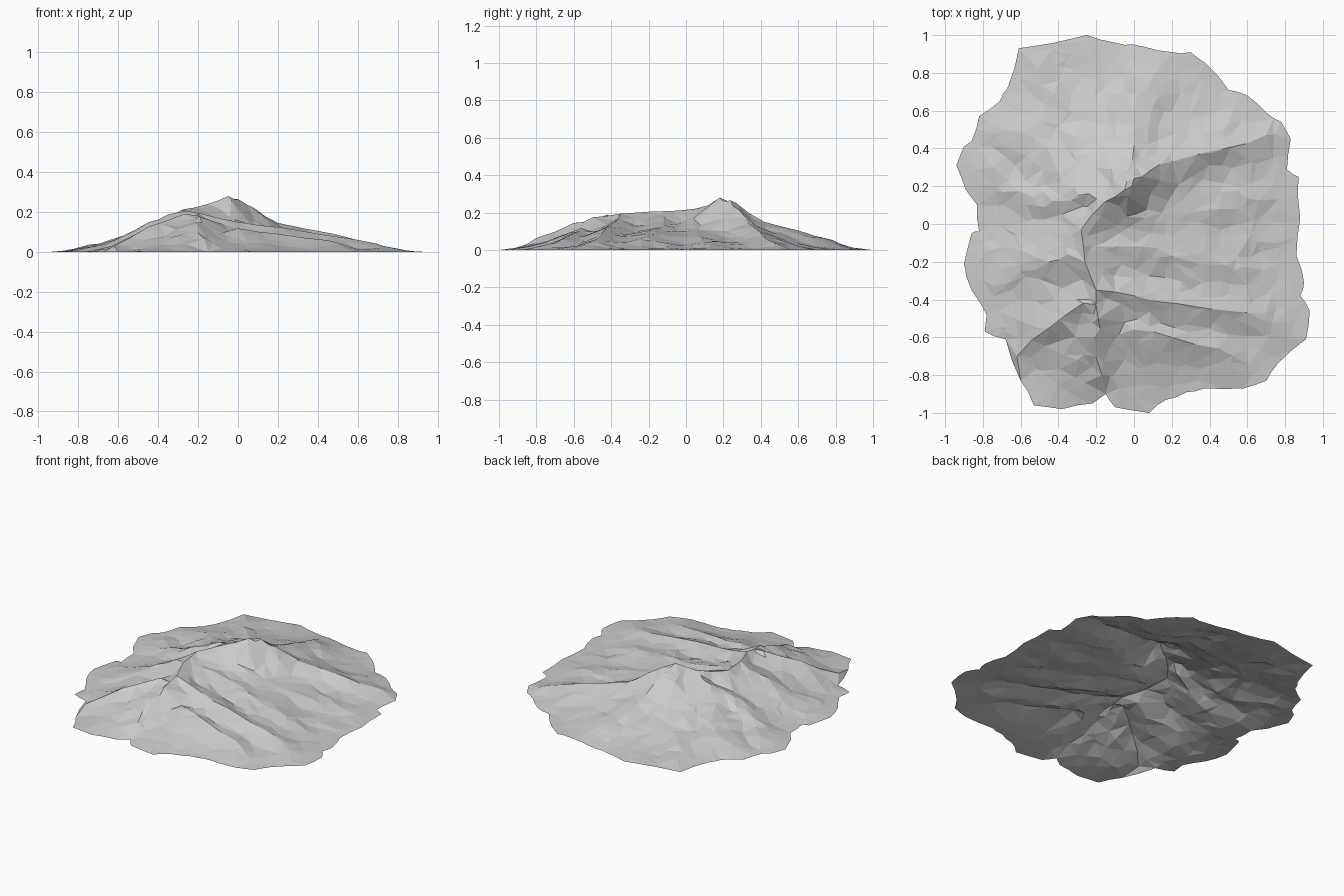
import bpy, math, random
from mathutils import Vector, noise
from mathutils.geometry import delaunay_2d_cdt, intersect_point_line

if "Cube" in bpy.data.objects:
    bpy.data.objects.remove(bpy.data.objects["Cube"])

random.seed(4)

# Rim of the mountain, seen from above (clockwise)
OUTLINE = [(-.25, 1), (-.1, .96), (0, .95), (.05, .94), (.2, .91), (.3, .91), (.38, .85),
           (.5, .71), (.6, .68), (.7, .59), (.78, .54), (.83, .45), (.81, .29), (.87, .25),
           (.88, .03), (.86, -.17), (.9, -.31), (.88, -.38), (.93, -.46), (.91, -.61),
           (.76, -.74), (.7, -.83), (.58, -.87), (.37, -.87), (.28, -.89), (.17, -.93),
           (.08, -1), (-.1, -.97), (-.15, -.9), (-.22, -.95), (-.38, -.98), (-.53, -.96),
           (-.6, -.83), (-.68, -.61), (-.79, -.57), (-.78, -.48), (-.86, -.35), (-.9, -.21),
           (-.86, -.05), (-.82, -.04), (-.83, .1), (-.89, .18), (-.94, .31), (-.9, .41),
           (-.86, .44), (-.82, .57), (-.71, .65), (-.67, .72), (-.61, .93)]

PEAK, SHOULDER = (-.05, .18, .28), (-.2, -.35, .195)
# Crest, spurs and valley floors with their heights
LINES = [
    [PEAK, (-.15, .12, .24), (-.28, -.03, .212), (-.26, -.2, .205), SHOULDER],  # crest
    [SHOULDER, (-.19, -.5, .175), (-.21, -.6, .145), (-.17, -.8, .065)],        # south spur
    [(-.27, -.42, .19), (-.45, -.55, .125), (-.62, -.7, .03)],                  # south-west spur
    [SHOULDER, (.0, -.38, .15), (.22, -.42, .122), (.6, -.47, .06)],            # south-east spur
    [(.0, -.56, .118), (.2, -.6, .09), (.45, -.66, .058)],                      # south-east rib
    [(-.22, -.12, .185), (.05, -.12, .135), (.2, -.17, .115), (.5, -.22, .07)], # east spur
    [PEAK, (.0, .24, .265), (.08, .28, .22), (.2, .33, .145), (.48, .4, .09), (.7, .47, .04)],  # north-east spur
    [PEAK, (-.04, .27, .25), (0, .42, .15), (0, .6, .105), (0, .78, .055)],     # north spur
    [(-.15, .12, .24), (-.24, .16, .212), (-.43, .12, .142)],                   # west spur
    [(-.27, -.1, .208), (-.35, -.16, .188), (-.45, -.2, .148), (-.6, -.25, .065)],  # west shoulder
    [(-.04, .04, .17), (.15, .06, .11), (.45, .08, .065)],                      # east valley
]

SEGMENTS = [(Vector(a), Vector(b)) for line in LINES for a, b in zip(line, line[1:])]
SHORE = [(Vector(a), Vector(b)) for a, b in zip(OUTLINE, OUTLINE[1:] + OUTLINE[:1])]


def nearest(p, a, b):
    """Distance in plan from p to segment ab, and the position along it."""
    a2, b2 = a.to_2d(), b.to_2d()
    t = max(0, min(1, intersect_point_line(p, a2, b2)[1]))
    return (p - a2.lerp(b2, t)).length, t


def shore_distance(p):
    return min(nearest(p, a, b)[0] for a, b in SHORE)


def inside(p):
    hit = False
    for a, b in SHORE:
        if (a.y > p.y) != (b.y > p.y):
            hit ^= p.x < a.x + (p.y - a.y) * (b.x - a.x) / (b.y - a.y)
    return hit


def height(p):
    """Blend the slopes that fall from every crest line to the rim."""
    rim = shore_distance(p)
    total = weight = 0
    closest = 9
    for a, b in SEGMENTS:
        d, t = nearest(p, a, b)
        w = 1 / (d * d + 1e-6) ** 1.5
        total += w * (a.z + (b.z - a.z) * t) * (rim / (rim + d)) ** 1.25
        weight += w
        closest = min(closest, d)
    # gullies running downhill
    q = p - Vector((-.1, .0))
    ang = math.atan2(q.y, q.x)
    n = noise.noise(Vector((math.cos(ang) * 5, math.sin(ang) * 5, q.length * 2)))
    n += .5 * noise.noise(Vector((p.x * 9, p.y * 9, 3)))
    return max(.002, total / weight + n * .03 * min(1, rim / .2) * min(1, closest / .1))


# Rim and crest points joined by fixed edges
points, edges = [], []


def add_chain(line, jitter, closed=False):
    """Add a line with a wobbling midpoint in every stretch."""
    start = len(points)
    ends = line[1:] + (line[:1] if closed else [])
    for a, b in zip(line, ends):
        side = (b - a).orthogonal().normalized()
        points.extend([a, (a + b) / 2 + side * random.uniform(-jitter, jitter)])
    if not closed:
        points.append(line[-1])
    edges.extend((i, i + 1) for i in range(start, len(points) - 1))
    if closed:
        edges.append((len(points) - 1, start))


add_chain([Vector(p) for p in OUTLINE], .008, True)
rim_points = list(points)
for line in LINES:
    add_chain([Vector(p).to_2d() for p in line], .02)

# Scattered points for the irregular facets
fixed = list(points)
STEP = .075
for i in range(-13, 14):
    for j in range(-14, 15):
        p = Vector((i + random.uniform(-.45, .45), j + random.uniform(-.45, .45))) * STEP
        if inside(p) and shore_distance(p) > .03 and min((p - f).length for f in fixed) > .03:
            points.append(p)

verts, _, faces, *_ = delaunay_2d_cdt(points, edges, [list(range(len(rim_points)))], 1, 1e-5)
rim_set = {(round(p.x, 4), round(p.y, 4)) for p in rim_points}
coords = [(v.x, v.y, 0 if (round(v.x, 4), round(v.y, 4)) in rim_set else height(v)) for v in verts]

# Mountain surface: an open, flat-shaded sheet
mesh = bpy.data.meshes.new("mountain")
mesh.from_pydata(coords, [], [list(f) for f in faces])
mesh.update()
if sum(f.normal.z for f in mesh.polygons) < 0:
    mesh.flip_normals()
mountain = bpy.data.objects.new("mountain", mesh)
bpy.context.collection.objects.link(mountain)
